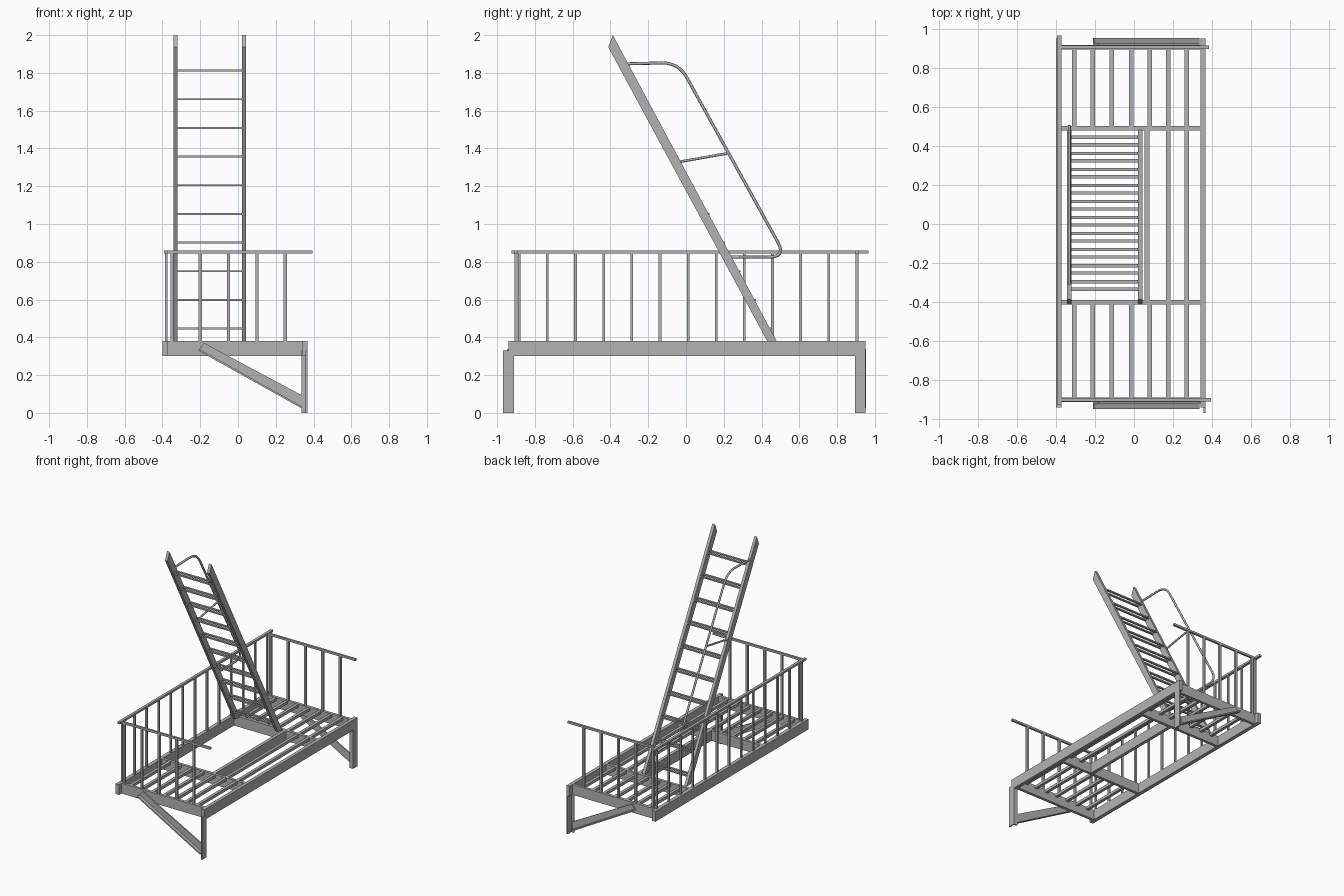
import bpy
from mathutils import Vector

cube = bpy.data.objects.get("Cube")
if cube:
    bpy.data.objects.remove(cube)

steel = bpy.data.materials.new("grey steel")
steel.use_nodes = True
GREY = (0.45, 0.45, 0.45, 1)
steel.diffuse_color = GREY
steel.node_tree.nodes["Principled BSDF"].inputs["Base Color"].default_value = GREY

BOX_FACES = [(0, 1, 3, 2), (4, 6, 7, 5), (0, 4, 5, 1), (2, 3, 7, 6), (0, 2, 6, 4), (1, 5, 7, 3)]


def make(name, verts, faces):
    mesh = bpy.data.meshes.new(name)
    mesh.from_pydata(verts, [], faces)
    mesh.materials.append(steel)
    obj = bpy.data.objects.new(name, mesh)
    bpy.context.collection.objects.link(obj)
    return obj


def box(name, xs, ys, zs):
    return make(name, [(x, y, z) for x in xs for y in ys for z in zs], BOX_FACES)


def bar(name, axis_values, w):
    """Bar of thickness w; each axis is a centre value or a (start, end) span."""
    spans = [v if isinstance(v, tuple) else (v - w / 2, v + w / 2) for v in axis_values]
    return box(name, *spans)


def prism(name, profile, axis, lo, hi):
    """Extrude a 2D profile along x (profile is y, z) or along y (profile is x, z)."""
    n = len(profile)
    verts = [(d, a, b) if axis == "x" else (a, d, b) for d in (lo, hi) for a, b in profile]
    sides = [(i, (i + 1) % n, (i + 1) % n + n, i + n) for i in range(n)]
    obj = make(name, verts, sides + [tuple(range(n))[::-1], tuple(range(n, 2 * n))])
    obj.data.flip_normals() if axis == "y" else None
    return obj


def tube(name, points, radius):
    curve = bpy.data.curves.new(name, "CURVE")
    curve.dimensions = "3D"
    curve.bevel_depth = radius
    curve.bevel_resolution = 2
    curve.use_fill_caps = True
    spline = curve.splines.new("POLY")
    spline.points.add(len(points) - 1)
    for p, co in zip(spline.points, points):
        p.co = (*co, 1)
    curve.materials.append(steel)
    obj = bpy.data.objects.new(name, curve)
    bpy.context.collection.objects.link(obj)
    for s in curve.splines:
        s.use_smooth = True


def rounded(points, radius, steps=6):
    """Round the inner corners of a path."""
    pts = [Vector(p) for p in points]
    out = [pts[0]]
    for a, b, c in zip(pts, pts[1:], pts[2:]):
        s = b + (a - b).normalized() * radius
        e = b + (c - b).normalized() * radius
        for i in range(steps + 1):
            t = i / steps
            out.append(s * (1 - t) ** 2 + b * 2 * t * (1 - t) + e * t * t)
    return out + [pts[-1]]


# Platform frame
DECK = (0.30, 0.38)
box("left_outer_beam", (0.34, 0.367), (-0.94, 0.95), DECK)
box("right_outer_beam", (-0.40, -0.37), (-0.94, 0.95), DECK)
for label, y in (("front_end", -0.9), ("front_cross", -0.4), ("back_cross", 0.49), ("back_end", 0.905)):
    box(label + "_beam", (-0.37, 0.34), (y - 0.011, y + 0.011), DECK)
box("hatch_beam", (0.054, 0.08), (-0.39, 0.48), DECK)

# Deck slats: short ones at both ends, long ones beside the hatch
for x in (-0.305, -0.21, -0.115, -0.015, 0.08):
    for span in ((-0.89, -0.41), (0.50, 0.895)):
        bar("deck_slat", (x, span, (0.356, 0.378)), 0.023)
for x in (0.175, 0.27):
    bar("long_deck_slat", (x, (-0.89, 0.895), (0.356, 0.378)), 0.023)

# Angle-iron legs and diagonal braces at both ends
BRACE = [(-0.21, 0.33), (0.335, 0.025), (0.335, 0.095), (-0.18, 0.37)]
FLANGE = [(-0.21, 0.33), (0.335, 0.025), (0.335, 0.036), (-0.205, 0.338)]
for label, lo, hi, plate in (("front", -0.968, -0.91, -0.911), ("back", 0.895, 0.95, 0.916)):
    side = -1 if label == "front" else 1
    box(label + "_leg_side", (0.357, 0.367), (lo, hi), (0, 0.33))
    inner = hi - 0.01 if side < 0 else lo
    box(label + "_leg_face", (0.335, 0.357), (inner, inner + 0.01), (0, 0.33))
    a, b = sorted((plate, plate + side * 0.01))
    prism(label + "_brace", BRACE, "y", a, b)
    a, b = sorted((plate + side * 0.01, plate + side * 0.037))
    prism(label + "_brace_flange", FLANGE, "y", a, b)

# Guard rails and balusters
RAIL_Z = 0.853
POST = (0.37, 0.848)
box("side_rail", (-0.393, -0.372), (-0.925, 0.965), (RAIL_Z - 0.008, RAIL_Z + 0.008))
for i in range(13):
    bar("side_baluster", (-0.38, -0.883 + i * 0.149, POST), 0.014)
for y, end in ((-0.9, 0.395), (0.905, 0.385)):
    bar("end_rail", ((-0.385, end), y, RAIL_Z), 0.016)
    for i in range(5):
        bar("end_baluster", (-0.35 + i * 0.15, y, POST), 0.017)

# Steep ladder: two stringers, with paired bars for each tread
STRINGER = [(0.43, 0.38), (0.48, 0.38), (-0.387, 2.0), (-0.412, 1.937)]
for label, lo, hi in (("right", -0.342, -0.32), ("left", 0.02, 0.043)):
    prism(label + "_stringer", STRINGER, "x", lo, hi)
for i in range(10):
    z = 0.446 + i * 0.1518
    y = 0.425 - i * 0.0822
    for dy in (-0.019, 0.019):
        box("tread_bar", (-0.32, 0.02), (y + dy - 0.008, y + dy + 0.008), (z - 0.005, z + 0.005))

# Ladder handrail with its strut
RX = -0.331
tube("ladder_handrail", rounded([(RX, -0.31, 1.848), (RX, -0.04, 1.855), (RX, 0.53, 0.825),
                                 (RX, 0.235, 0.825)], 0.09), 0.008)
tube("handrail_strut", [(RX, -0.03, 1.33), (RX, 0.225, 1.375)], 0.007)
